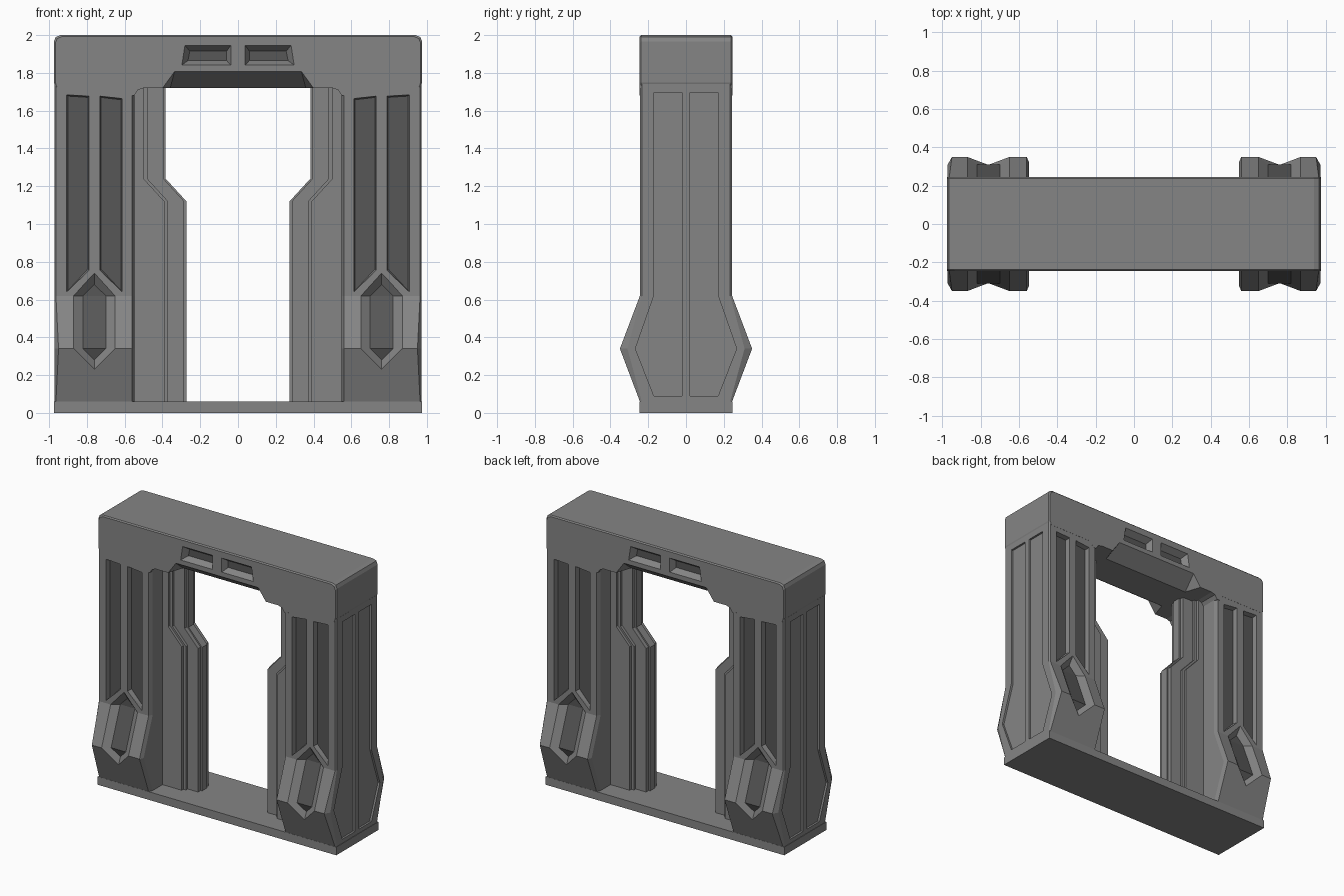
import bpy, bmesh

if "Cube" in bpy.data.objects:
    bpy.data.objects.remove(bpy.data.objects["Cube"])


def material(name, v):
    m = bpy.data.materials.new(name)
    m.diffuse_color = (v, v, v, 1)
    m.use_nodes = True
    m.node_tree.nodes["Principled BSDF"].inputs["Base Color"].default_value = m.diffuse_color
    return m


MATS = [material("body_grey", .235), material("recess_grey", .095)]


def loft(bm, rings):
    """Skin equal-length closed rings of points and cap both ends."""
    vs = [[bm.verts.new(p) for p in r] for r in rings]
    n = len(rings[0])
    for a, b in zip(vs, vs[1:]):
        for i in range(n):
            j = (i + 1) % n
            bm.faces.new((a[i], a[j], b[j], b[i]))
    bm.faces.new(vs[0][::-1])
    bm.faces.new(vs[-1])


def hull(bm, pts):
    vs = [bm.verts.new(p) for p in pts]
    bmesh.ops.convex_hull(bm, input=vs)


def darken(bm, test):
    """Give faces whose every vertex passes the test the recess material."""
    for f in bm.faces:
        if all(test(v.co) for v in f.verts):
            f.material_index = 1


def finish(bm, name):
    bmesh.ops.recalc_face_normals(bm, faces=bm.faces)
    me = bpy.data.meshes.new(name)
    bm.to_mesh(me)
    bm.free()
    for m in MATS:
        me.materials.append(m)
    ob = bpy.data.objects.new(name, me)
    bpy.context.collection.objects.link(ob)
    return ob


def carve(ob, bm):
    cutter = finish(bm, ob.name + "_cutter")
    mod = ob.modifiers.new("carve", 'BOOLEAN')
    mod.operation, mod.solver, mod.object = 'DIFFERENCE', 'EXACT', cutter
    bpy.context.view_layer.objects.active = ob
    bpy.ops.object.modifier_apply(modifier=mod.name)
    bpy.data.objects.remove(cutter)


def half_depth(z):
    """Front surface of a leg: straight above, swelling out near the foot."""
    if z > 0.62:
        return 0.244
    return 0.35 - 0.106 * abs(z - 0.34) / 0.28


# Base slab
bm = bmesh.new()
loft(bm, [[(-.975, -.245, z), (.975, -.245, z), (.975, .245, z), (-.975, .245, z)]
          for z in (0, .06)])
finish(bm, "base_slab")

# Header beam: front profile extruded through the depth, upper rim chamfered
half = [(.50, 1.72), (.53, 1.71), (.55, 1.68), (.58, 1.68), (.592, 1.72), (.965, 1.72),
        (.975, 1.75), (.975, 1.965), (.965, 1.99), (.94, 2.0)]
outline = half + [(-x, z) for x, z in reversed(half)]
bm = bmesh.new()
rings = []
for y, d in ((-.245, .008), (-.237, 0), (.237, 0), (.245, .008)):
    rings.append([(x - d * (1 if x > 0 else -1) * (abs(x) > .93), y, z - d * (z > 1.9))
                  for x, z in outline])
loft(bm, rings)
header = finish(bm, "header_beam")

# Header vents, lower chamfer and underside slots on both faces
bm = bmesh.new()
for sy in (-1, 1):
    for sx in (-1, 1):
        outer = [(.035, 1.838), (.302, 1.838), (.285, 1.95), (.035, 1.95)]
        inner = [(.06, 1.865), (.265, 1.865), (.255, 1.915), (.06, 1.915)]
        hull(bm, [(sx * x, sy * .252, z) for x, z in outer] +
                 [(sx * x, sy * .20, z) for x, z in inner])
        hull(bm, [(sx * x, sy * y, z) for x in (.04, .29)
                  for y in (.14, .19) for z in (1.71, 1.755)])
darken(bm, lambda c: abs(c.y) < .201)
for sy in (-1, 1):
    hull(bm, [(s * x, sy * y, z) for s in (-1, 1)
              for x, y, z in ((.335, .25, 1.811), (.415, .25, 1.70), (.345, .213, 1.733),
                              (.36, .12, 1.715), (.36, .12, 1.70))])
carve(header, bm)

for sx, side in ((-1, "left"), (1, "right")):
    # Leg: chamfered cross-sections stacked upward
    rings = []
    for z, cx, cy in ((.06, .008, .01), (.34, .022, .04), (.62, .008, .01), (1.74, .008, .01)):
        h = half_depth(z)
        q = [(.547, h - .03), (.56, h), (.972 - cx, h), (.972, h - cy)]
        sec = q + [(x, -y) for x, y in reversed(q)]
        rings.append([(sx * x, y, z) for x, y in sec])
    bm = bmesh.new()
    loft(bm, rings)
    leg = finish(bm, side + "_leg")

    bm = bmesh.new()
    # Tall recessed panels
    for sy in (-1, 1):
        for m in (-1, 1):
            pan = [(.148, .64), (.028, .755), (.028, 1.678), (.148, 1.685 if m > 0 else 1.665)]
            hull(bm, [(sx * (.76 + m * (.088 + (u - .088) * k)), sy * y, 1.16 + (z - 1.16) * w)
                      for y, k, w in ((.25, 1, 1), (.208, .88, .985)) for u, z in pan])
    darken(bm, lambda c: abs(c.y) < .209)
    for sy in (-1, 1):
        # Hexagonal pocket whose floor follows the swelling foot
        rings = []
        for t in (-.3, 1):
            w = .11 + (.06 - .11) * t
            top, bot = .74 - .06 * t, .23 + .05 * t
            hexa = [(0, top), (w, .62), (w, .34), (0, bot), (-w, .34), (-w, .62)]
            rings.append([(sx * (.76 + u), sy * (half_depth(z) - .04 * t), z) for u, z in hexa])
        a, b = [[bm.verts.new(p) for p in r] for r in rings]
        for i in range(6):
            j = (i + 1) % 6
            bm.faces.new((a[i], a[j], b[j], b[i]))
        for r in (a, b):
            for ids in ((0, 1, 5), (1, 2, 4, 5), (2, 3, 4)):
                bm.faces.new([r[i] for i in ids]).material_index = 1
        # Shallow outer side panel
        prof = [(.022, .09), (.17, .09), (.268, .34), (.17, .62), (.17, 1.695), (.022, 1.695)]
        loft(bm, [[(sx * x, sy * y, z) for y, z in prof] for x in (.957, .985)])
    carve(leg, bm)

    # Stair-stepped inner jamb that narrows the opening lower down
    rings = []
    for z, s in ((.06, 0), (1.12, 0), (1.24, .11), (1.73, .11)):
        q = [(.60, -.10), (.39 + s, -.10), (.39 + s, -.08), (.37 + s, -.08), (.37 + s, -.06),
             (.285 + s, -.06), (.285 + s, -.03), (.273 + s, -.03)]
        sec = q + [(x, -y) for x, y in reversed(q)]
        rings.append([(sx * x, y, z) for x, y in sec])
    bm = bmesh.new()
    loft(bm, rings)
    finish(bm, side + "_inner_jamb")
